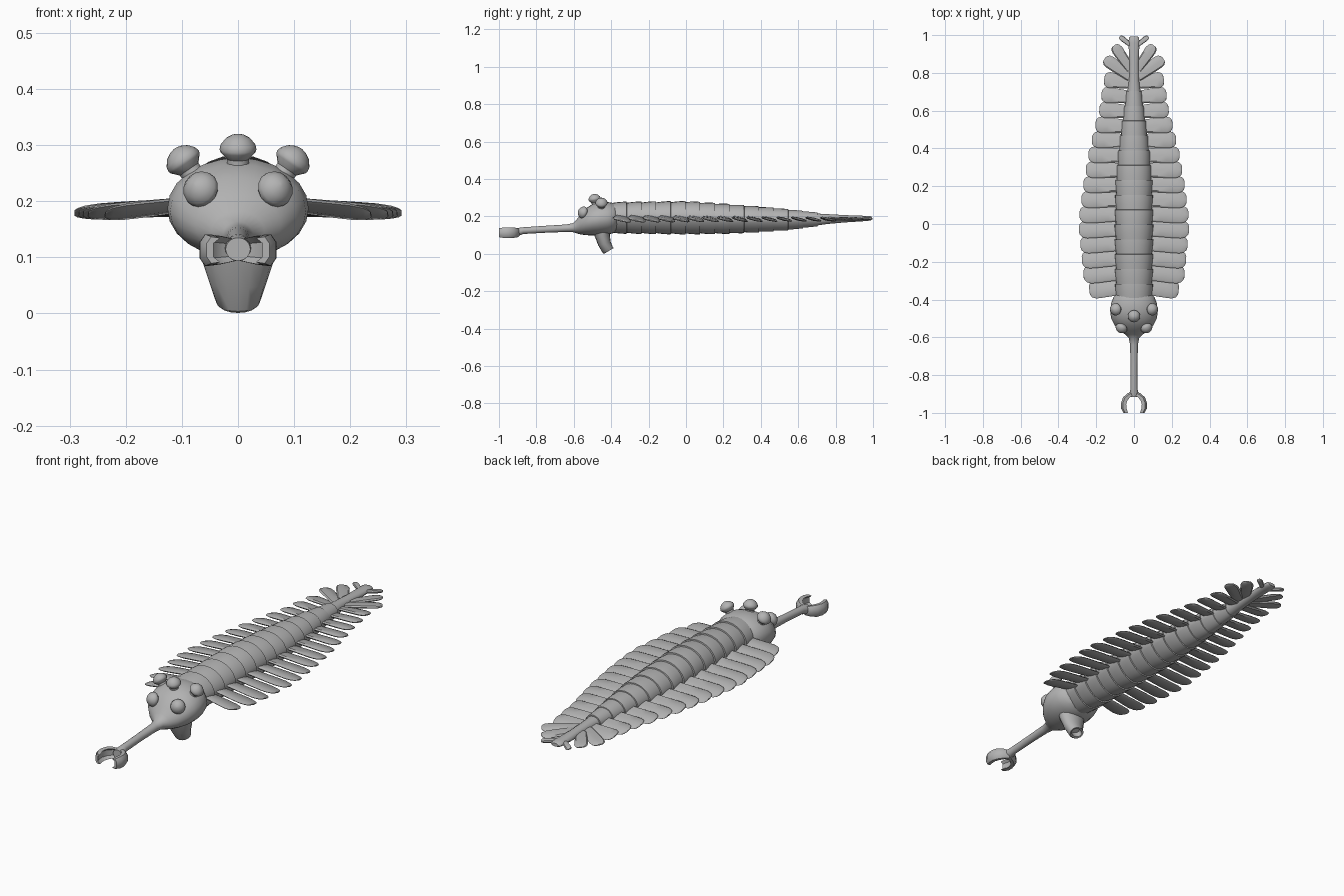
import bpy, bmesh, math
from mathutils import Vector, Matrix

if "Cube" in bpy.data.objects:
    bpy.data.objects.remove(bpy.data.objects["Cube"])

grey = bpy.data.materials.new("plain_grey")
grey.diffuse_color = (0.45, 0.45, 0.45, 1)
grey.use_nodes = True
grey.node_tree.nodes["Principled BSDF"].inputs["Base Color"].default_value = grey.diffuse_color


def loft(name, rings, angle=35):
    """Skin a list of equal-length rings and cap both ends."""
    bm = bmesh.new()
    loops = [[bm.verts.new(p) for p in r] for r in rings]
    n = len(loops[0])
    for a, b in zip(loops, loops[1:]):
        for i in range(n):
            j = (i + 1) % n
            bm.faces.new((a[i], a[j], b[j], b[i]))
    bm.faces.new(loops[0][::-1])
    bm.faces.new(loops[-1])
    bmesh.ops.recalc_face_normals(bm, faces=bm.faces)
    me = bpy.data.meshes.new(name)
    bm.to_mesh(me)
    bm.free()
    ob = bpy.data.objects.new(name, me)
    bpy.context.collection.objects.link(ob)
    me.materials.append(grey)
    bpy.ops.object.select_all(action='DESELECT')
    ob.select_set(True)
    bpy.context.view_layer.objects.active = ob
    bpy.ops.object.shade_smooth_by_angle(angle=math.radians(angle))
    return ob


def interp(table, y):
    """Piecewise linear lookup; the first column is the key."""
    for a, b in zip(table, table[1:]):
        if y <= b[0]:
            t = max(0, (y - a[0]) / (b[0] - a[0]))
            return [p + (q - p) * t for p, q in zip(a[1:], b[1:])]
    return list(table[-1][1:])


def section(y, w, top, bottom, n=24, belly=0.0, scale=1.0):
    """Oval ring across the body, narrowed below by belly."""
    zc, h = (top + bottom) / 2, (top - bottom) / 2
    ring = []
    for i in range(n):
        a = 2 * math.pi * i / n
        s = math.sin(a)
        x = w * math.cos(a) * (1 + belly * min(0, s))
        ring.append((x * scale, y, zc + h * s * scale))
    return ring


# Segmented trunk: every segment flares towards its rear edge
BODY = [(-0.40, 0.100, 0.278, 0.108), (0.00, 0.103, 0.283, 0.103),
        (0.22, 0.099, 0.268, 0.106), (0.38, 0.085, 0.255, 0.114),
        (0.54, 0.064, 0.240, 0.125), (0.70, 0.040, 0.221, 0.147)]
PITCH = 0.0785
rings = []
for k in range(14):
    y0 = -0.395 + k * PITCH
    for f, s in ((0.0, 0.93), (0.35, 0.97), (0.8, 1.0), (0.99, 1.0)):
        y = y0 + f * PITCH
        rings.append(section(y, *interp(BODY, y), belly=0.25, scale=s))
loft("segmented_body", rings)

# Smooth tail rod
TAIL = [(0.69, 0.036, 0.216, 0.150), (0.76, 0.028, 0.212, 0.160),
        (0.85, 0.025, 0.207, 0.168), (0.96, 0.029, 0.203, 0.175),
        (0.985, 0.027, 0.201, 0.178), (0.993, 0.018, 0.197, 0.182)]
loft("tail_rod", [section(*r, n=16) for r in TAIL])

# Head, running forward into the long proboscis
HEAD = [(-0.365, 0.085, 0.262, 0.125), (-0.39, 0.110, 0.272, 0.110),
        (-0.42, 0.121, 0.277, 0.103), (-0.46, 0.126, 0.277, 0.098),
        (-0.50, 0.121, 0.266, 0.098), (-0.535, 0.103, 0.243, 0.100),
        (-0.565, 0.076, 0.211, 0.104), (-0.585, 0.047, 0.183, 0.110),
        (-0.605, 0.027, 0.164, 0.116), (-0.64, 0.021, 0.157, 0.117),
        (-0.75, 0.018, 0.150, 0.113), (-0.87, 0.018, 0.142, 0.106),
        (-0.895, 0.024, 0.139, 0.096), (-0.915, 0.022, 0.135, 0.094)]
loft("head_and_proboscis", [section(*r) for r in HEAD], 50)

# Paired claw at the tip: curved scoops, hollow on the inside
CLAW = [(0.004, -0.895, 0.7), (0.028, -0.907, 0.9), (0.046, -0.925, 1.0),
        (0.055, -0.950, 1.0), (0.054, -0.975, 1.0), (0.044, -1.0, 0.85)]
SCOOP = [(-1, -.9), (.3, -1), (1, -.5), (1, .5), (.3, 1), (-1, .9),
         (0, .5), (0, -.5)]
for side, label in ((1, "right"), (-1, "left")):
    rings = []
    for i, (x, y, s) in enumerate(CLAW):
        a, b = CLAW[max(0, i - 1)], CLAW[min(len(CLAW) - 1, i + 1)]
        d = Vector((b[0] - a[0], b[1] - a[1])).normalized()
        nx, ny = -d.y, d.x
        if i == len(CLAW) - 1:
            nx, ny = 1, 0
        rings.append([(side * (x + nx * u * 0.014 * s), y + ny * u * 0.014 * s,
                       0.113 + v * 0.028 * s) for u, v in SCOOP])
    loft("claw_" + label, rings)

# Backward-bent mouth tube under the head: y, z, half width, half depth, slope
MOUTH = [(-0.455, 0.135, 0.070, 0.050, 0), (-0.447, 0.095, 0.064, 0.040, 0.1),
         (-0.436, 0.055, 0.051, 0.033, 0.3), (-0.418, 0.020, 0.039, 0.027, 0.6),
         (-0.412, 0.016, 0.034, 0.025, 0.6), (-0.413, 0.017, 0.027, 0.018, 0.6),
         (-0.427, 0.040, 0.024, 0.015, 0.5)]
loft("mouth_tube", [[(rx * math.cos(a), y + ry * math.sin(a),
                      z + slope * ry * math.sin(a))
                     for a in (2 * math.pi * i / 16 for i in range(16))]
                    for y, z, rx, ry, slope in MOUTH])

# Five mushroom-shaped stalked eyes
EYE = [(.026, -.025), (.020, 0), (.020, .016), (.031, .028), (.033, .033),
       (.031, .042), (.022, .053), (.011, .059), (.002, .061)]


def eye(name, base, direction):
    rot = Vector(direction).to_track_quat('Z', 'Y').to_matrix().to_4x4()
    m = Matrix.Translation(base) @ rot
    loft(name, [[m @ Vector((r * math.cos(2 * math.pi * i / 16),
                             r * math.sin(2 * math.pi * i / 16), h))
                 for i in range(16)] for r, h in EYE])


eye("eye_centre", (0, -0.482, 0.260), (0, -0.2, 1))
for side, label in ((1, "right"), (-1, "left")):
    eye("eye_side_" + label, (side * 0.078, -0.452, 0.244), (side * 0.55, 0, 0.8))
    eye("eye_front_" + label, (side * 0.052, -0.522, 0.210),
        (side * 0.4, -0.8, 0.32))

# Swimming flaps: flattened lobes with the leading edge raised
LOBE = [(0, .80, .9), (.3, .88, 1), (.6, .97, 1), (.8, 1, .9), (.92, .86, .7),
        (.975, .62, .5), (1, .34, .3)]
EDGE = [(-1, 0), (-.8, .7), (0, 1), (.8, .7), (1, 0), (.8, -.7), (0, -1),
        (-.8, -.7)]


def flap(name, root, tip, half_width, tilt=0.22):
    root, tip = Vector(root), Vector(tip)
    out = tip - root
    across = Vector((-out.y, out.x, 0)).normalized()
    for side, label in ((1, "right"), (-1, "left")):
        rings = []
        for u, c, t in LOBE:
            centre = root + out * u
            ring = []
            for e, v in EDGE:
                p = centre + across * e * c * half_width
                z = p.z - e * c * half_width * tilt + v * t * 0.009
                ring.append((side * p.x, p.y, z))
            rings.append(ring)
        loft(f"{name}_{label}", rings)


REACH = [(-0.34, 0.235), (-0.25, 0.270), (-0.17, 0.277), (-0.02, 0.292),
         (0.06, 0.288), (0.21, 0.268), (0.37, 0.240), (0.52, 0.203),
         (0.60, 0.182), (0.70, 0.168), (0.78, 0.152)]
for k in range(15):
    y = -0.335 + k * 0.0775
    reach = interp(REACH, y)[0]
    root_x = interp(BODY, y)[0] * 0.7
    sweep = -0.012 + 0.028 * k / 14
    flap(f"flap_{k + 1:02d}", (root_x, y, 0.197 - 0.0008 * k),
         (reach, y + sweep, 0.177 + 0.0006 * k), 0.050 - 0.0006 * k)

# Tail fan
flap("tail_fan_front", (0.018, 0.78, 0.188), (0.155, 0.875, 0.186), 0.034, 0.1)
flap("tail_fan_rear", (0.018, 0.82, 0.188), (0.105, 0.945, 0.187), 0.030, 0.1)
flap("tail_fan_tip", (0.015, 0.945, 0.189), (0.075, 0.992, 0.189), 0.014, 0.1)
